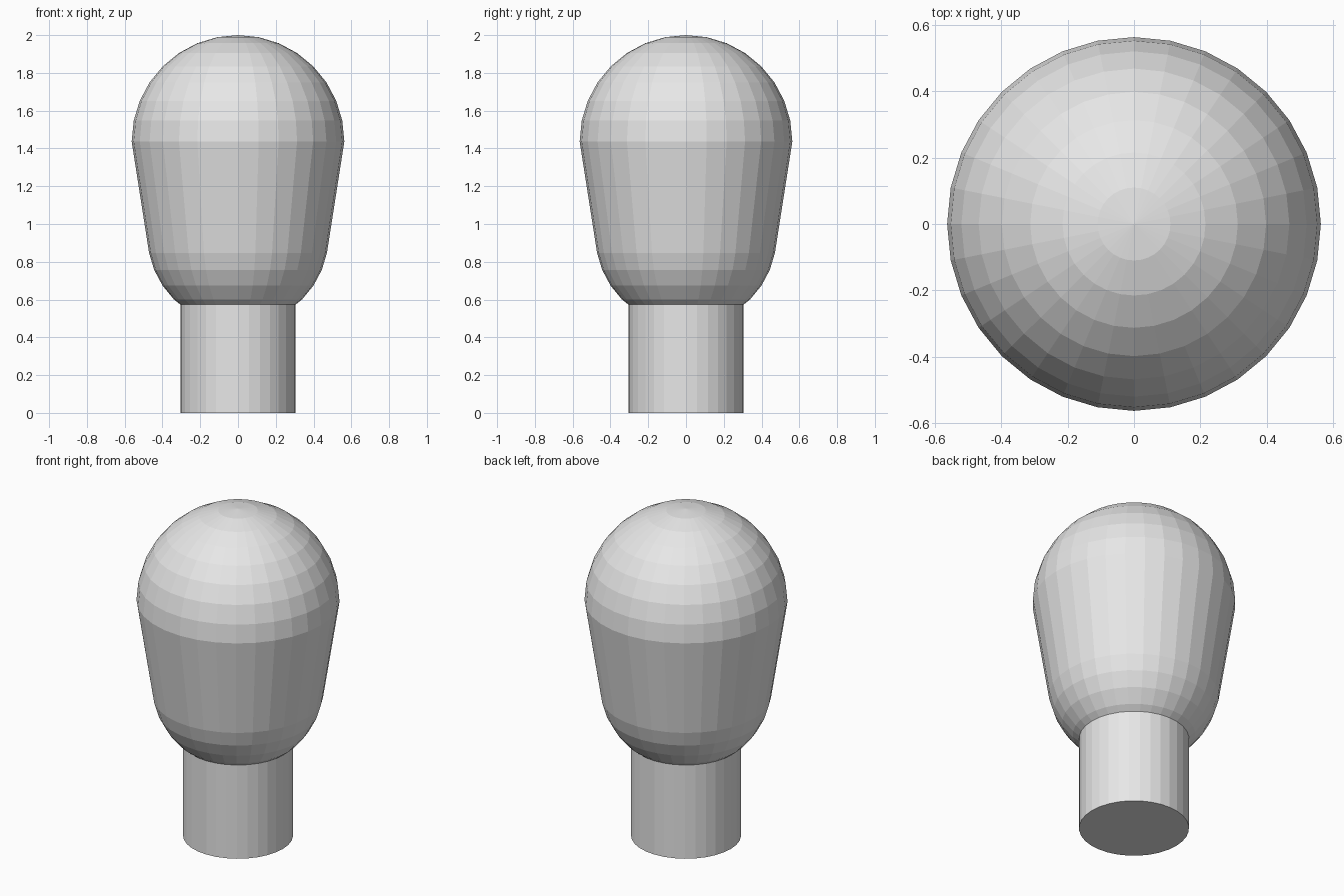
import bpy, bmesh
from math import sin, cos, pi

cube = bpy.data.objects.get("Cube")
if cube:
    bpy.data.objects.remove(cube, do_unlink=True)

SIDES = 32
STEP = 2 * pi / SIDES

grey = bpy.data.materials.new("light_grey")
grey.use_nodes = True
colour = (0.8, 0.8, 0.8, 1)
grey.diffuse_color = colour
grey.node_tree.nodes["Principled BSDF"].inputs["Base Color"].default_value = colour


def lathe(name, profile):
    """Revolve (radius, height) points, bottom to top, into a flat-faced solid."""
    bm = bmesh.new()
    rings = []
    for r, z in profile:
        count = SIDES if r > 1e-4 else 1
        rings.append([bm.verts.new((r * cos(i * STEP), r * sin(i * STEP), z))
                      for i in range(count)])
    for low, high in zip(rings, rings[1:]):
        for i in range(SIDES):
            j = (i + 1) % SIDES
            if len(high) == 1:
                bm.faces.new((low[i], low[j], high[0]))
            else:
                bm.faces.new((low[i], low[j], high[j], high[i]))
    # Close open ends
    for ring in (rings[0], rings[-1]):
        if len(ring) > 1:
            bm.faces.new(ring)
    bmesh.ops.recalc_face_normals(bm, faces=bm.faces)
    mesh = bpy.data.meshes.new(name)
    bm.to_mesh(mesh)
    bm.free()
    mesh.materials.append(grey)
    obj = bpy.data.objects.new(name, mesh)
    bpy.context.collection.objects.link(obj)
    return obj


# Bulb: small rounded bottom, tapering side, hemispherical dome
dome_r, base_r, base_z = 0.563, 0.48, 0.94
neck_r, neck_z = 0.305, 0.573
dome_z = 2 - dome_r
bulb = [(neck_r, neck_z)]
bulb += [(base_r * cos(k * STEP), base_z - base_r * sin(k * STEP)) for k in (4, 3, 2, 1)]
bulb += [(dome_r * cos(k * STEP), dome_z + dome_r * sin(k * STEP)) for k in range(9)]
lathe("bulb", bulb)

# Base: plain cylinder
lathe("base", [(neck_r, 0), (neck_r, neck_z)])
